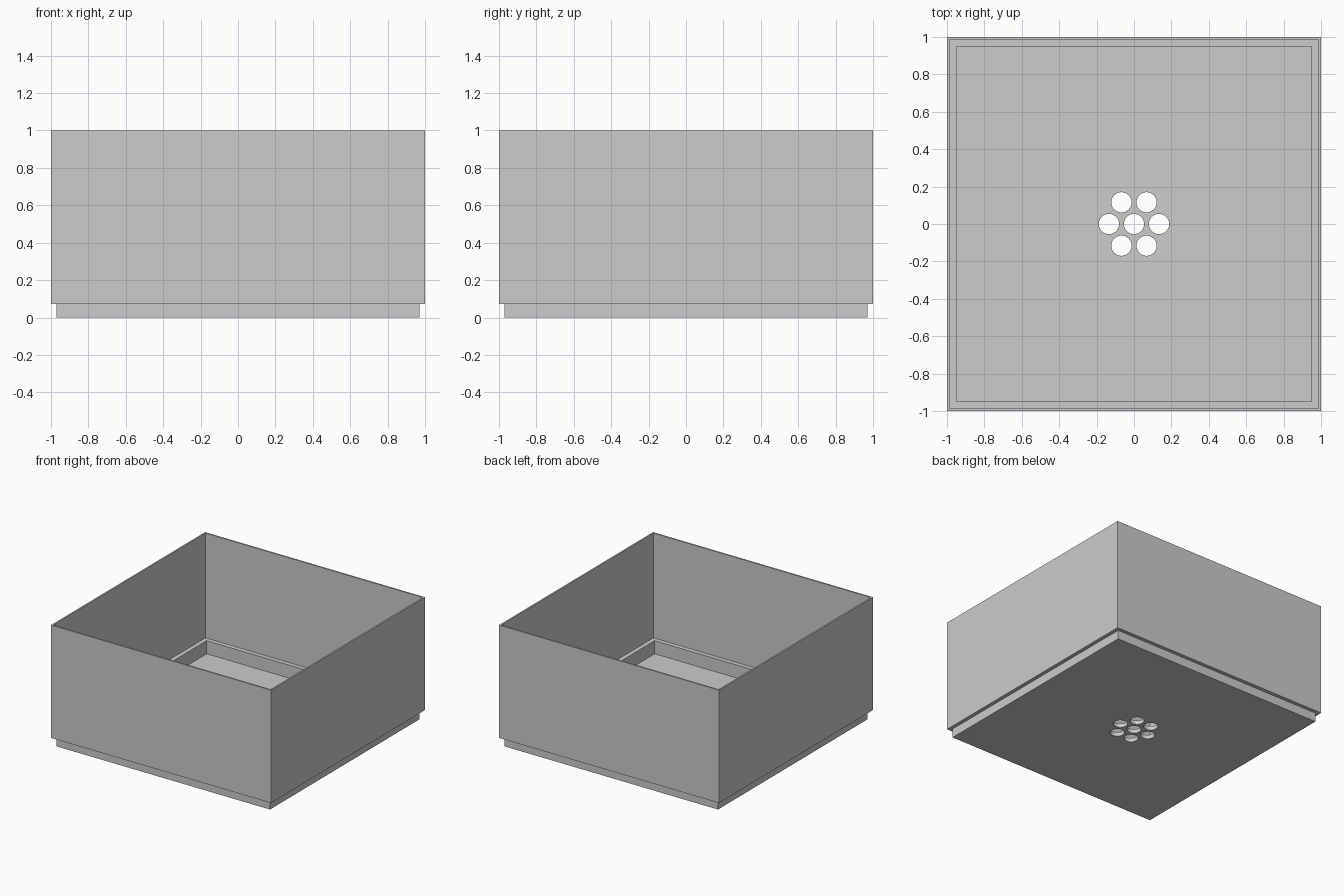
import bpy, bmesh
from math import cos, sin, pi

cube = bpy.data.objects.get("Cube")
if cube:
    bpy.data.objects.remove(cube, do_unlink=True)

GREY = (0.604, 0.604, 0.604, 1)
mat = bpy.data.materials.new("light grey")
mat.use_nodes = True
mat.diffuse_color = GREY
mat.node_tree.nodes["Principled BSDF"].inputs["Base Color"].default_value = GREY


def make_object(name, bm):
    bmesh.ops.recalc_face_normals(bm, faces=bm.faces)
    mesh = bpy.data.meshes.new(name)
    bm.to_mesh(mesh)
    bm.free()
    mesh.materials.append(mat)
    obj = bpy.data.objects.new(name, mesh)
    bpy.context.collection.objects.link(obj)
    return obj


# Open tray: square rings (half width, height) from the underside, up and over
# the thin wall, down to the inner ledge and the recessed floor
profile = [(0.97, 0), (0.97, 0.073), (1, 0.073), (1, 1),
           (0.987, 1), (0.987, 0.14), (0.95, 0.14), (0.95, 0.033)]
bm = bmesh.new()
rings = [[bm.verts.new((sx * h, sy * h, z))
          for sx, sy in ((-1, -1), (1, -1), (1, 1), (-1, 1))] for h, z in profile]
for low, high in zip(rings, rings[1:]):
    for i in range(4):
        j = (i + 1) % 4
        bm.faces.new((low[i], low[j], high[j], high[i]))
bm.faces.new(rings[0])
bm.faces.new(rings[-1])
tray = make_object("planter_tray", bm)

# Drain hole cutters: one in the middle, six around it
centres = [(0, 0)] + [(0.134 * cos(k * pi / 3), 0.134 * sin(k * pi / 3)) for k in range(6)]
bm = bmesh.new()
for x, y in centres:
    start = bmesh.ops.create_cone(bm, cap_ends=True, segments=48,
                                  radius1=0.054, radius2=0.054, depth=0.2)
    bmesh.ops.translate(bm, verts=start["verts"], vec=(x, y, 0))
cutter = make_object("drain_hole_cutter", bm)
cutter.hide_render = True

# Cut the holes and discard the cutter
cut = tray.modifiers.new("drain_holes", "BOOLEAN")
cut.operation = "DIFFERENCE"
cut.solver = "EXACT"
cut.object = cutter
bpy.ops.object.select_all(action="DESELECT")
tray.select_set(True)
bpy.context.view_layer.objects.active = tray
bpy.ops.object.modifier_apply(modifier=cut.name)
bpy.data.objects.remove(cutter, do_unlink=True)
bpy.ops.object.shade_smooth_by_angle(angle=pi / 6)
